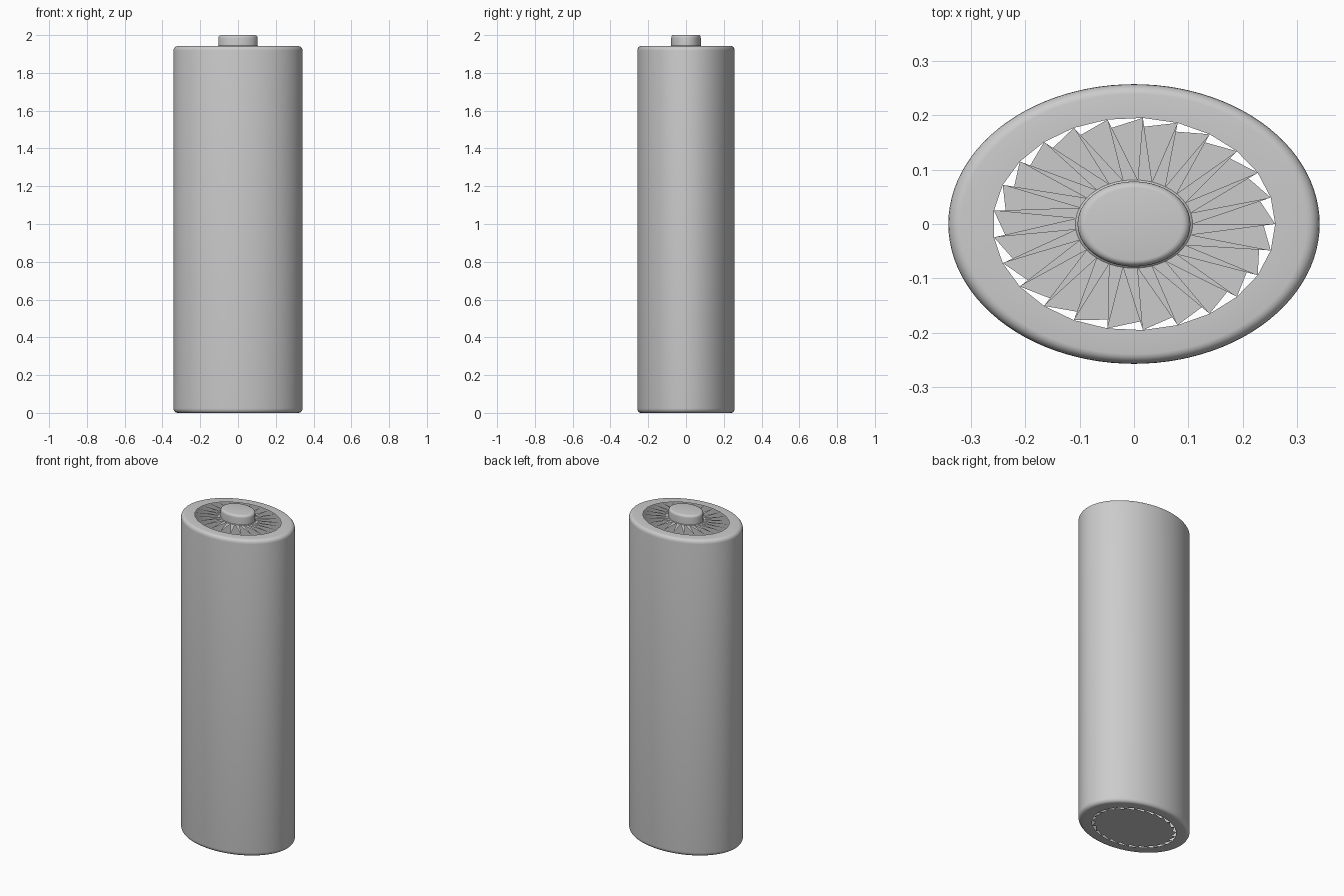
import bpy, bmesh, math

cube = bpy.data.objects.get("Cube")
if cube:
    bpy.data.objects.remove(cube, do_unlink=True)

SIDES = 25            # spokes in each end
SUB = 4               # casing segments per spoke
ASPECT = 0.753        # depth / width of every ellipse
TOP = 1.942

grey = bpy.data.materials.new("battery grey")
grey.use_nodes = True
GREY = (0.6, 0.6, 0.6, 1)
grey.diffuse_color = GREY
grey.node_tree.nodes["Principled BSDF"].inputs["Base Color"].default_value = GREY


def ellipse(radius, z, count):
    return [(radius * math.cos(math.tau * i / count),
             radius * ASPECT * math.sin(math.tau * i / count), z) for i in range(count)]


def faceted(radius, z):
    """Points along the straight sides of the coarse ellipse."""
    corners = ellipse(radius, z, SIDES)
    points = []
    for i, a in enumerate(corners):
        b = corners[(i + 1) % SIDES]
        for k in range(SUB):
            t = k / SUB
            points.append((a[0] + (b[0] - a[0]) * t, a[1] + (b[1] - a[1]) * t, z))
    return points


def finish(name, bm, smooth=False):
    mesh = bpy.data.meshes.new(name)
    bm.to_mesh(mesh)
    bm.free()
    mesh.materials.append(grey)
    obj = bpy.data.objects.new(name, mesh)
    bpy.context.collection.objects.link(obj)
    if smooth:
        bpy.ops.object.select_all(action='DESELECT')
        obj.select_set(True)
        bpy.context.view_layer.objects.active = obj
        bpy.ops.object.shade_smooth_by_angle(angle=math.radians(40))
    return obj


def loft(name, rings, cap=False):
    """Skin consecutive rings, listed bottom to top."""
    bm = bmesh.new()
    loops = [[bm.verts.new(p) for p in ring] for ring in rings]
    for low, high in zip(loops, loops[1:]):
        n = len(low)
        for i in range(n):
            j = (i + 1) % n
            bm.faces.new((low[i], low[j], high[j], high[i]))
    if cap:
        bm.faces.new(loops[-1])
    return finish(name, bm, True)


def spokes(name, outer, inner, step, z, up, disc=False):
    """Triangles from each outer corner to one inner side, with gaps between."""
    bm = bmesh.new()
    a = [bm.verts.new(p) for p in ellipse(outer, z, SIDES)]
    b = [bm.verts.new(p) for p in ellipse(inner, z, SIDES)]
    for i in range(SIDES):
        bm.faces.new((a[i], b[i], b[(i + step) % SIDES]))
    if disc:
        bm.faces.new(b)
    for f in bm.faces:
        f.normal_update()
        if (f.normal.z > 0) != up:
            f.normal_flip()
    return finish(name, bm)


# Rounded corner offsets: (inset, height)
def corner(size, steps=5):
    return [(size * (1 - math.cos(t)), size * math.sin(t))
            for t in (math.pi / 2 * k / steps for k in range(steps + 1))]


# Casing with rounded rims and open ends
R, ROUND = 0.342, 0.024
bottom = [ellipse(R - dx, ROUND - dz, SIDES * SUB) for dx, dz in reversed(corner(ROUND))]
top = [ellipse(R - dx, TOP - ROUND + dz, SIDES * SUB) for dx, dz in corner(ROUND)]
loft("casing", [faceted(0.26, 0)] + bottom + top + [faceted(0.26, TOP)])

# End plates
spokes("top_spokes", 0.26, 0.108, -1, TOP, True)
spokes("bottom_plate", 0.26, 0.238, 1, 0, False, disc=True)

# Raised terminal
CAP, SOFT = 0.104, 0.015
terminal = [ellipse(0.108, TOP, SIDES * 2), ellipse(CAP, TOP + 0.003, SIDES * 2)]
terminal += [ellipse(CAP - dx, 2 - SOFT + dz, SIDES * 2) for dx, dz in corner(SOFT)]
loft("terminal", terminal, cap=True)
